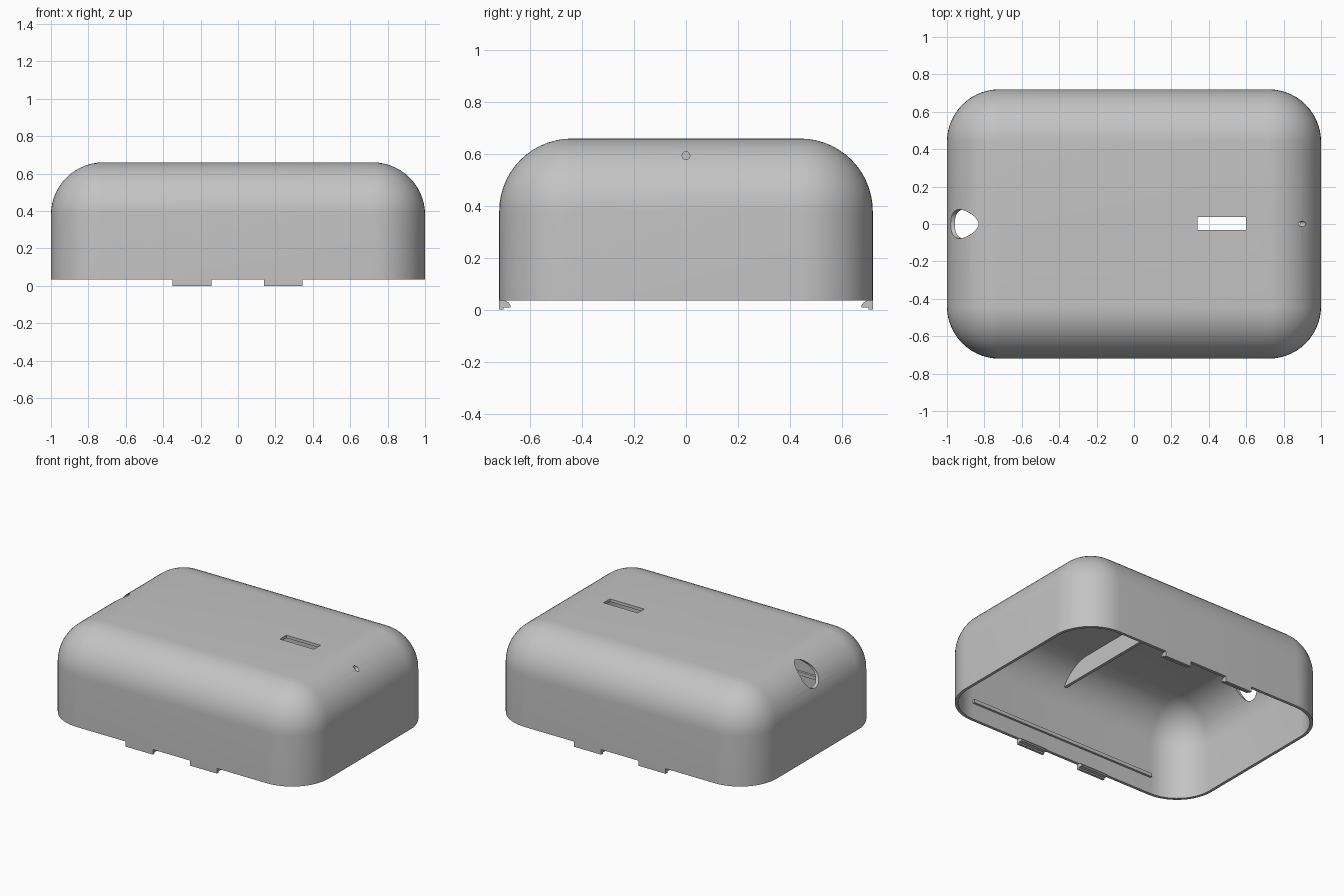
import bpy, bmesh, math

if "Cube" in bpy.data.objects:
    bpy.data.objects.remove(bpy.data.objects["Cube"])

CX, CY, CZ = 0.72, 0.44, 0.38     # centres of the rounded corners
R, WALL, RIM = 0.28, 0.02, 0.035  # outer radius, wall thickness, rim height
SEG = 14

grey = bpy.data.materials.new("light_grey")
grey.diffuse_color = (0.55, 0.55, 0.55, 1)
grey.use_nodes = True
grey.node_tree.nodes["Principled BSDF"].inputs["Base Color"].default_value = grey.diffuse_color


def finish(name, bm):
    bmesh.ops.remove_doubles(bm, verts=bm.verts, dist=1e-5)
    bmesh.ops.recalc_face_normals(bm, faces=bm.faces)
    me = bpy.data.meshes.new(name)
    bm.to_mesh(me)
    bm.free()
    me.materials.append(grey)
    ob = bpy.data.objects.new(name, me)
    bpy.context.collection.objects.link(ob)
    return ob


def prism(name, yz, x0, x1):
    """Extrude a y-z outline along x."""
    bm = bmesh.new()
    a = [bm.verts.new((x0, y, z)) for y, z in yz]
    b = [bm.verts.new((x1, y, z)) for y, z in yz]
    bm.faces.new(a)
    bm.faces.new(b[::-1])
    n = len(yz)
    for i in range(n):
        j = (i + 1) % n
        bm.faces.new((a[i], b[i], b[j], a[j]))
    return finish(name, bm)


def ring(bm, r, z):
    """Rounded rectangle of vertices with corner radius r."""
    out = []
    for k, (sx, sy) in enumerate(((1, 1), (-1, 1), (-1, -1), (1, -1))):
        for i in range(SEG + 1):
            t = math.pi / 2 * (k + i / SEG)
            out.append(bm.verts.new((sx * CX + r * math.cos(t), sy * CY + r * math.sin(t), z)))
    return out


def dome(bm, r):
    """Wall and rounded top; returns the rim ring."""
    rings = [ring(bm, r, RIM)]
    for i in range(SEG):
        p = math.pi / 2 * i / SEG
        rings.append(ring(bm, r * math.cos(p), CZ + r * math.sin(p)))
    top = [bm.verts.new((sx * CX, sy * CY, CZ + r))
           for sx, sy in ((1, 1), (-1, 1), (-1, -1), (1, -1))]
    n = len(rings[0])
    for a, b in zip(rings, rings[1:]):
        for i in range(n):
            j = (i + 1) % n
            bm.faces.new((a[i], a[j], b[j], b[i]))
    # last band closes onto the four corners of the flat roof
    last = rings[-1]
    for k in range(4):
        s = k * (SEG + 1)
        for i in range(SEG):
            bm.faces.new((last[s + i], last[s + i + 1], top[k]))
        bm.faces.new((last[s + SEG], last[(s + SEG + 1) % n], top[(k + 1) % 4], top[k]))
    bm.faces.new(top)
    return rings[0]


# hollow cover shell
bm = bmesh.new()
outer, inner = dome(bm, R), dome(bm, R - WALL)
for i in range(len(outer)):
    j = (i + 1) % len(outer)
    bm.faces.new((outer[i], outer[j], inner[j], inner[i]))
shell = finish("cover_shell", bm)


# openings: cable hole on the left, pin hole on the right, slot in the roof
def circle(r, z, n):
    return [(r * math.cos(2 * math.pi * i / n), z + r * math.sin(2 * math.pi * i / n))
            for i in range(n)]


cutters = [
    prism("cable_hole_cutter", circle(0.077, 0.56, 40), -1.1, -0.75),
    prism("pin_hole_cutter", circle(0.015, 0.594, 20), 0.8, 1.1),
    prism("slot_cutter", [(-0.032, 0.6), (0.038, 0.6), (0.038, 0.8), (-0.032, 0.8)], 0.34, 0.6),
]
bpy.context.view_layer.objects.active = shell
for c in cutters:
    m = shell.modifiers.new("cut", 'BOOLEAN')
    m.operation, m.solver, m.object = 'DIFFERENCE', 'EXACT', c
    bpy.ops.object.modifier_apply(modifier=m.name)
    bpy.data.objects.remove(c)
shell.select_set(True)
bpy.ops.object.shade_smooth_by_angle(angle=math.radians(30))

# stiffening web hanging under the roof
rw, zb = R - WALL / 2, 0.513
a0 = math.asin((zb - CZ) / rw)
arc = [(CY + rw * math.cos(a), CZ + rw * math.sin(a))
       for a in (a0 + (math.pi / 2 - a0) * i / 12 for i in range(13))]
prism("roof_web", arc + [(-y, z) for y, z in reversed(arc)], -0.01, 0.01)

# snap tabs and inner rails, mirrored front and back
hook = [(0.72, 0), (0.703, 0), (0.703, 0.009), (0.677, 0.009), (0.677, 0.018),
        (0.684, 0.028), (0.697, 0.035), (0.72, 0.035)]
rail = [(0.685, 0.148), (0.705, 0.148), (0.705, 0.172), (0.685, 0.172)]
for side, s in (("front", -1), ("back", 1)):
    for end, x0, x1 in (("left", -0.35, -0.143), ("right", 0.14, 0.345)):
        prism(f"{side}_{end}_tab", [(s * y, z) for y, z in hook], x0, x1)
    prism(f"{side}_rail", [(s * y, z) for y, z in rail], -0.72, 0.72)
